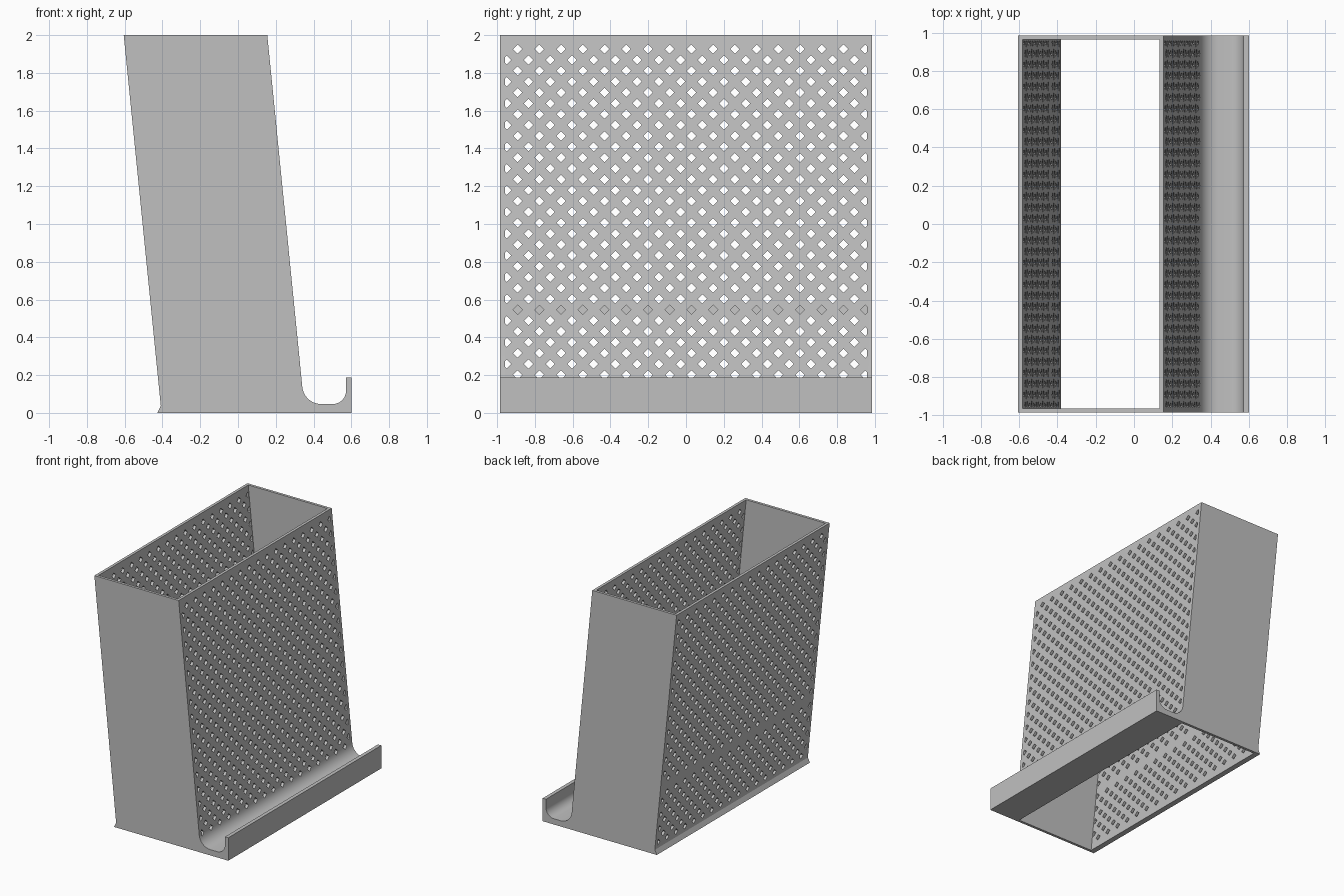
import bpy
import bmesh
from math import cos, sin, radians

if "Cube" in bpy.data.objects:
    bpy.data.objects.remove(bpy.data.objects["Cube"], do_unlink=True)

HALF_DEPTH = 0.985    # body half length along y
LEAN = 0.1            # sideways shift per unit of height
WALL = 0.023
PITCH = 0.0575        # half spacing of the staggered holes
HOLE = 0.0245         # half diagonal of a hole
EDGE = 0.957          # holes stop here, short of the end walls

grey = bpy.data.materials.new("light grey")
grey.use_nodes = True
grey.diffuse_color = (0.53, 0.53, 0.53, 1)
grey.node_tree.nodes["Principled BSDF"].inputs["Base Color"].default_value = grey.diffuse_color


def lean_x(top_x, z):
    return top_x + LEAN * (2 - z)


def add_prism(bm, ring_a, ring_b):
    """Closed solid between two matching outlines."""
    a = [bm.verts.new(p) for p in ring_a]
    b = [bm.verts.new(p) for p in ring_b]
    bm.faces.new(a)
    bm.faces.new(b[::-1])
    for i in range(len(a)):
        j = (i + 1) % len(a)
        bm.faces.new((a[j], a[i], b[i], b[j]))


def make_object(name, bm):
    bmesh.ops.recalc_face_normals(bm, faces=bm.faces)
    mesh = bpy.data.meshes.new(name)
    bm.to_mesh(mesh)
    bm.free()
    mesh.materials.append(grey)
    obj = bpy.data.objects.new(name, mesh)
    bpy.context.collection.objects.link(obj)
    return obj


def extrude_profile(name, profile, half):
    bm = bmesh.new()
    add_prism(bm, [(x, -half, z) for x, z in profile], [(x, half, z) for x, z in profile])
    return make_object(name, bm)


def arc(cx, cz, r, start, end, steps=12):
    angles = [radians(start + (end - start) * i / steps) for i in range(steps + 1)]
    return [(cx + r * cos(t), cz + r * sin(t)) for t in angles]


def cut(target, cutter):
    cutter.hide_render = True
    mod = target.modifiers.new("cut", 'BOOLEAN')
    mod.operation = 'DIFFERENCE'
    mod.solver = 'EXACT'
    mod.object = cutter
    bpy.context.view_layer.objects.active = target
    bpy.ops.object.modifier_apply(modifier=mod.name)
    bpy.data.objects.remove(cutter, do_unlink=True)


def diamond(y, z):
    """Hole outline, with its tip cut flat at the end columns."""
    pts = [(y, z - HOLE)]
    for side, order in ((1, (-1, 1)), (-1, (1, -1))):
        tip = y + side * HOLE
        over = abs(tip) - EDGE
        if over > 0 and tip * side > 0:
            pts += [(side * EDGE, z + s * over) for s in order]
        else:
            pts.append((tip, z))
        if side == 1:
            pts.append((y, z + HOLE))
    return pts


def hole_cutter(name, top_x, rows):
    bm = bmesh.new()
    for row in rows:
        z = 1.926 - row * PITCH
        x = lean_x(top_x, z)
        for col in range(34):
            if (row + col) % 2:
                outline = diamond((col - 16.5) * PITCH, z)
                add_prism(bm, [(x - 0.05, *p) for p in outline], [(x + 0.05, *p) for p in outline])
    return make_object(name, bm)


# Leaning body with a rounded tray and lip along the base
profile = [(-0.427, 0), (lean_x(-0.605, 0.037), 0.037), (-0.605, 2), (0.155, 2)]
profile += arc(0.44, 0.147, 0.1, 186, 270)
profile += arc(0.502, 0.117, 0.07, 270, 360)
profile += [(0.572, 0.187), (0.602, 0.187), (0.602, 0)]
body = extrude_profile("holder_body", profile, HALF_DEPTH)

# Hollow shaft, open at top and bottom
left, right = -0.605 + WALL, 0.155 - WALL
shaft = [(lean_x(left, -0.1), -0.1), (lean_x(left, 2.1), 2.1),
         (lean_x(right, 2.1), 2.1), (lean_x(right, -0.1), -0.1)]
cut(body, extrude_profile("shaft_cutter", shaft, HALF_DEPTH - 0.022))

# Staggered diamond holes through both broad walls
cut(body, hole_cutter("tray_side_holes", 0.155 - WALL / 2, range(32)))
cut(body, hole_cutter("rear_holes", -0.605 + WALL / 2, [r for r in range(33) if r != 24]))

# Smooth tray curve with crisp edges elsewhere
bpy.ops.object.select_all(action='DESELECT')
body.select_set(True)
bpy.context.view_layer.objects.active = body
bpy.ops.object.shade_smooth_by_angle(angle=radians(20))
